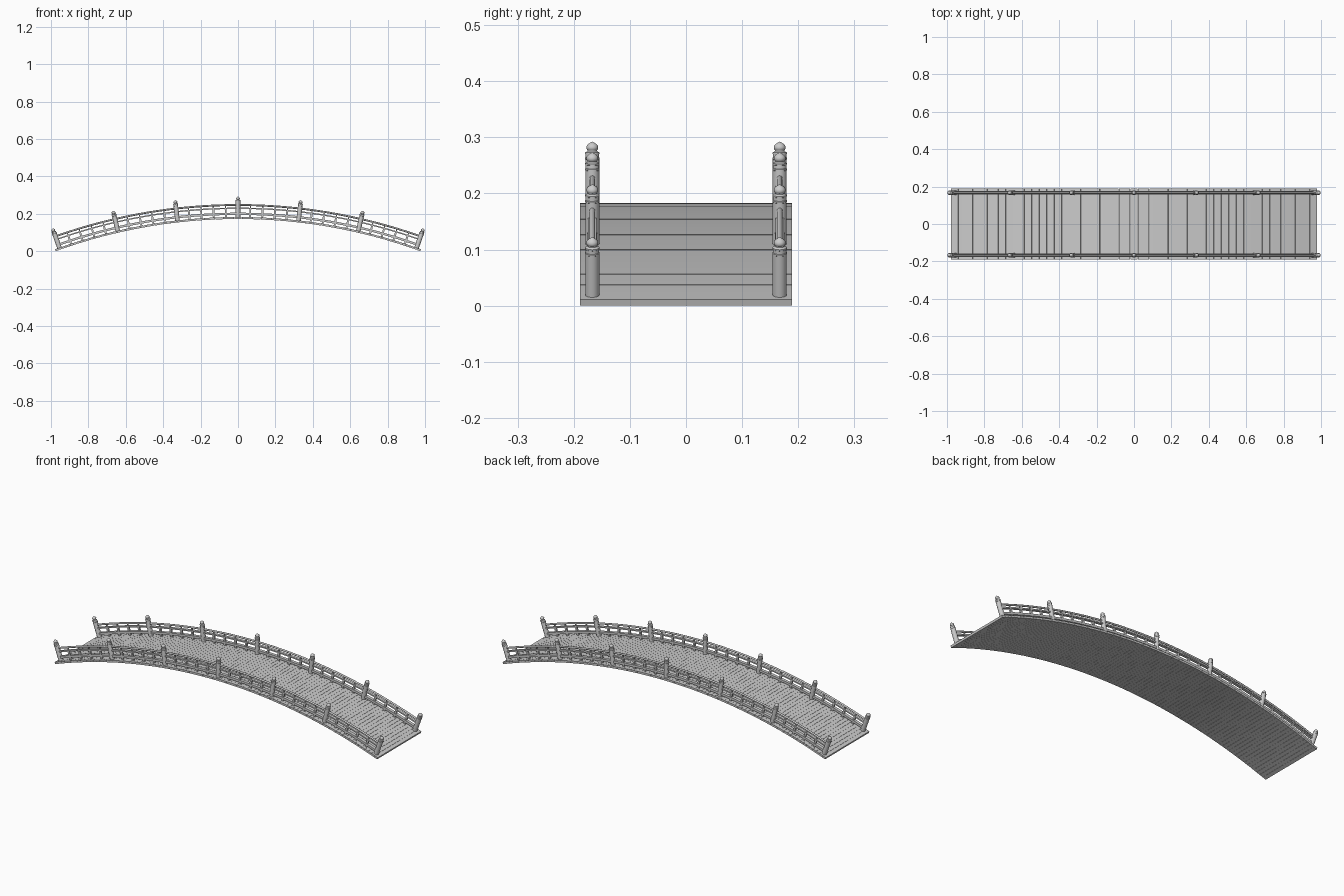
import bpy, bmesh, math
from mathutils import Matrix

if "Cube" in bpy.data.objects:
    bpy.data.objects.remove(bpy.data.objects["Cube"])

R = 2.86                      # radius of the deck's walking surface
ZC = 0.183 - R                # height of the arc centre
T = 0.011                     # deck thickness
DECK_A = math.radians(20.0)   # half angle of the deck
POST_A = math.radians(19.5)   # angle of the end posts
RAIL_Y = 0.167
BAYS, STRUTS = 6, 4


def on_arc(a, y, h):
    return ((R + h) * math.sin(a), y, ZC + (R + h) * math.cos(a))


def place(a, y, h):
    return Matrix.Translation(on_arc(a, y, h)) @ Matrix.Rotation(a, 4, 'Y')


def finish(bm, name, smooth=False):
    bmesh.ops.recalc_face_normals(bm, faces=bm.faces)
    me = bpy.data.meshes.new(name)
    bm.to_mesh(me)
    bm.free()
    ob = bpy.data.objects.new(name, me)
    bpy.context.collection.objects.link(ob)
    if smooth:
        bpy.ops.object.select_all(action='DESELECT')
        ob.select_set(True)
        bpy.context.view_layer.objects.active = ob
        bpy.ops.object.shade_smooth_by_angle(angle=math.radians(35))
    return ob


def sweep(bm, profile, a0, a1, n):
    """Sweep a closed (y, h) profile along the bridge arc."""
    rings = [[bm.verts.new(on_arc(a0 + (a1 - a0) * i / n, y, h)) for y, h in profile]
             for i in range(n + 1)]
    m = len(profile)
    for r, s in zip(rings, rings[1:]):
        for j in range(m):
            k = (j + 1) % m
            bm.faces.new((r[j], r[k], s[k], s[j]))
    bm.faces.new(rings[0])
    bm.faces.new(rings[-1])


def rect(y, w, h0, h1):
    return [(y - w, h0), (y + w, h0), (y + w, h1), (y - w, h1)]


def circle(y, h, r, n=12):
    return [(y + r * math.cos(2 * math.pi * i / n), h + r * math.sin(2 * math.pi * i / n))
            for i in range(n)]


def lathe(bm, profile, mat, n=20):
    """Turn an (r, z) profile; it starts and ends on the axis."""
    rings = []
    for r, z in profile:
        if r == 0:
            rings.append([bm.verts.new(mat @ Matrix.Translation((0, 0, z)).translation)] * n)
        else:
            rings.append([bm.verts.new((mat @ Matrix.Translation(
                (r * math.cos(2 * math.pi * i / n), r * math.sin(2 * math.pi * i / n), z))
            ).translation) for i in range(n)])
    for p, q in zip(rings, rings[1:]):
        for i in range(n):
            j = (i + 1) % n
            bm.faces.new(tuple(dict.fromkeys((p[i], p[j], q[j], q[i]))))


# Deck of narrow cross planks
bm = bmesh.new()
N = 98
step = 2 * DECK_A / N
gap = 0.0004 / R
for i in range(N):
    a = -DECK_A + i * step
    sweep(bm, rect(0, 0.189, -T, 0), a + gap, a + step - gap, 1)
finish(bm, "deck_planks")

# Turned post with bands and a pointed onion finial
POST = [(0, -0.006), (0.0125, -0.006), (0.0125, 0.077), (0.0131, 0.0775), (0.0131, 0.080),
        (0.0122, 0.081), (0.0122, 0.087), (0.0128, 0.0875), (0.0128, 0.090), (0.0105, 0.091),
        (0.0085, 0.0925), (0.0085, 0.094), (0.0100, 0.096), (0.0106, 0.0985),
        (0.0098, 0.102), (0.0070, 0.1052), (0.0032, 0.1076), (0, 0.1095)]

for side, y in (("front", -RAIL_Y), ("back", RAIL_Y)):
    # Posts
    bm = bmesh.new()
    for i in range(BAYS + 1):
        lathe(bm, POST, place(POST_A * (2 * i / BAYS - 1), y, 0))
    finish(bm, side + "_posts", True)

    # Three curved rails
    for part, prof in (("bottom_rail", rect(y, 0.0085, 0.011, 0.023)),
                       ("middle_rail", rect(y, 0.0075, 0.043, 0.050)),
                       ("hand_rail", circle(y, 0.064, 0.005))):
        bm = bmesh.new()
        sweep(bm, prof, -POST_A, POST_A, 72)
        finish(bm, side + "_" + part, part == "hand_rail")

    # Short struts between the rails, with slim pegs under the hand rail
    bm = bmesh.new()
    for b in range(BAYS):
        for s in range(1, STRUTS + 1):
            a = POST_A * (2 * (b + s / (STRUTS + 1)) / BAYS - 1)
            for w, d, h0, h1 in ((0.010, 0.010, -0.002, 0.045), (0.006, 0.006, 0.048, 0.062)):
                bmesh.ops.create_cube(bm, size=1, matrix=place(a, y, (h0 + h1) / 2)
                                      @ Matrix.Diagonal((w, d, h1 - h0, 1)))
    finish(bm, side + "_struts")
